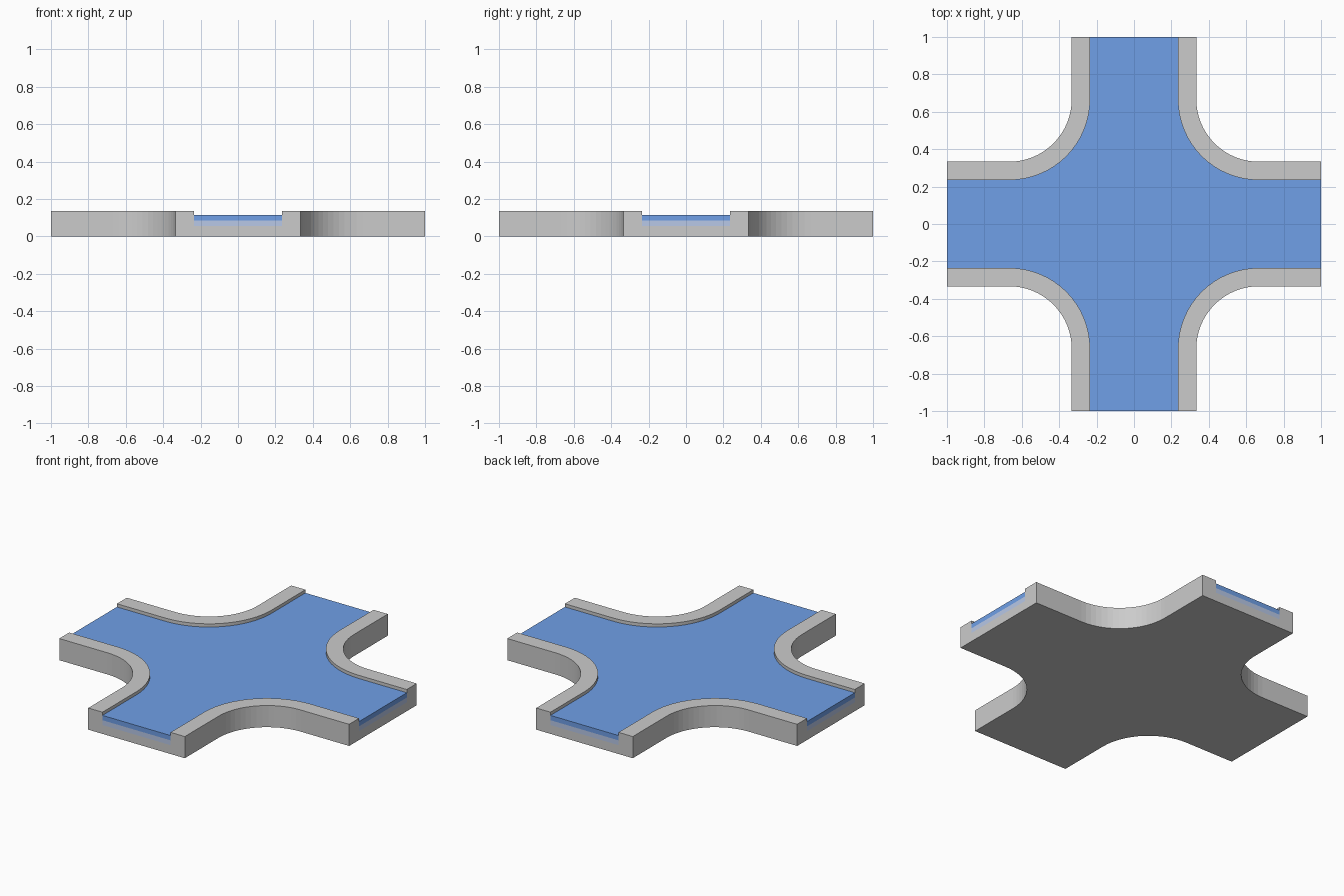
import bpy, bmesh, math

if "Cube" in bpy.data.objects:
    bpy.data.objects.remove(bpy.data.objects["Cube"])

OUTER, INNER = 0.333, 0.235      # half widths of the arms, outside and inside the kerbs
TOP, WATER, FADE = 0.135, 0.115, (0.085, 0.055)
CENTRE, SEGS = 0.667, 16


def corner(half, k):
    """Edge of one quarter: along an arm, round the fillet, out along the next arm."""
    r = CENTRE - half
    pts = [(1, half)]
    for i in range(SEGS + 1):
        a = math.radians(270 - 90 * i / SEGS)
        pts.append((CENTRE + r * math.cos(a), CENTRE + r * math.sin(a)))
    pts.append((half, 1))
    c, s = [(1, 0), (0, 1), (-1, 0), (0, -1)][k]
    return [(x * c - y * s, x * s + y * c) for x, y in pts]


outer = [corner(OUTER, k) for k in range(4)]
inner = [corner(INNER, k) for k in range(4)]


def build(name, faces, color=None):
    bm = bmesh.new()
    for f in faces:
        bm.faces.new([bm.verts.new(p) for p in f])
    bmesh.ops.remove_doubles(bm, verts=bm.verts, dist=1e-5)
    mesh = bpy.data.meshes.new(name)
    bm.to_mesh(mesh)
    bm.free()
    ob = bpy.data.objects.new(name, mesh)
    bpy.context.collection.objects.link(ob)
    if color:
        mat = bpy.data.materials.new(name)
        mat.diffuse_color = (*color, 1)
        mat.use_nodes = True
        mat.node_tree.nodes["Principled BSDF"].inputs["Base Color"].default_value = mat.diffuse_color
        mesh.materials.append(mat)


def at(p, z):
    return (p[0], p[1], z)


def loop(corners, z):
    return [at(p, z) for c in corners for p in c]


def end_strips(z0, z1):
    """Upright rectangles closing the channel at the four arm ends."""
    out = []
    for k in range(4):
        a, b = inner[k - 1][-1], inner[k][0]
        out.append([at(a, z0), at(b, z0), at(b, z1), at(a, z1)])
    return out


# Grey channel body: underside, kerb walls and U-shaped arm ends
body = [loop(outer, 0)[::-1]]
for o, n in zip(outer, inner):
    for i in range(len(o) - 1):
        body.append([at(o[i], 0), at(o[i + 1], 0), at(o[i + 1], TOP), at(o[i], TOP)])
        body.append([at(o[i], TOP), at(o[i + 1], TOP), at(n[i + 1], TOP), at(n[i], TOP)])
        body.append([at(n[i], TOP), at(n[i + 1], TOP), at(n[i + 1], WATER), at(n[i], WATER)])
for k in range(4):
    oa, ob, ia, ib = outer[k - 1][-1], outer[k][0], inner[k - 1][-1], inner[k][0]
    z = FADE[1]
    body.append([at(oa, 0), at(ob, 0), at(ob, TOP), at(ib, TOP),
                 at(ib, z), at(ia, z), at(ia, TOP), at(oa, TOP)])
build("channel_body", body)

# Water surface, with its end faces fading to grey
build("water", [loop(inner, WATER)] + end_strips(FADE[0], WATER), (0.16, 0.35, 0.8))
build("water_fade", end_strips(FADE[1], FADE[0]), (0.48, 0.58, 0.8))
